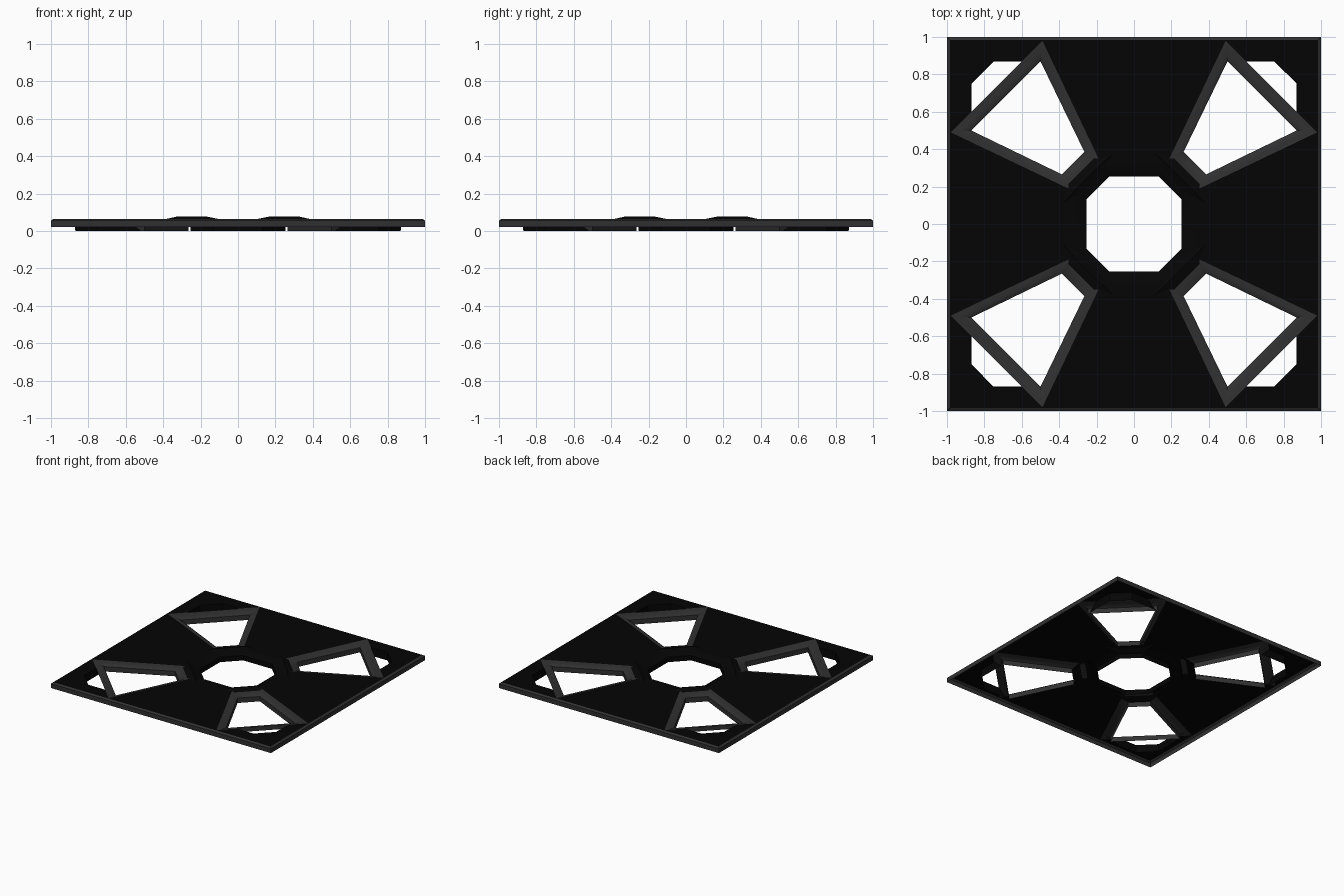
import bpy, bmesh, math
from mathutils import Vector

if "Cube" in bpy.data.objects:
    bpy.data.objects.remove(bpy.data.objects["Cube"])

TOP, LOW = 0.065, 0.02


def material(name, v):
    m = bpy.data.materials.new(name)
    m.diffuse_color = (v, v, v, 1)
    m.use_nodes = True
    m.node_tree.nodes["Principled BSDF"].inputs["Base Color"].default_value = m.diffuse_color
    return m


dark = material("black_plastic", 0.0015)
grey = material("worn_edge", 0.03)


def finish(bm, name, mat=dark, smooth=False):
    # Open sheets: make the outside face up
    bmesh.ops.recalc_face_normals(bm, faces=bm.faces[:])
    bm.normal_update()
    if sum(f.normal.z * f.calc_area() for f in bm.faces) < 0:
        bmesh.ops.reverse_faces(bm, faces=bm.faces[:])
    me = bpy.data.meshes.new(name)
    bm.to_mesh(me)
    bm.free()
    ob = bpy.data.objects.new(name, me)
    bpy.context.collection.objects.link(ob)
    me.materials.append(mat)
    if smooth:
        bpy.ops.object.select_all(action='DESELECT')
        ob.select_set(True)
        bpy.context.view_layer.objects.active = ob
        bpy.ops.object.shade_smooth_by_angle(angle=math.radians(40))
    return ob


def octagon(a, b):
    return [(a, -b), (a, b), (b, a), (-b, a), (-a, b), (-a, -b), (-b, -a), (b, -a)]


def signed(pts, sx, sy):
    return [(p[0] * sx, p[1] * sy) + tuple(p[2:]) for p in pts]


QUADS = [(1, 1), (-1, 1), (-1, -1), (1, -1)]

# Sheet cross-sections: fraction from first to second outline, height
RIM = [(0, TOP), (0.5, 0.059), (1, 0.04), (1, 0)]
SKIRT = [(0, TOP), (1, 0.056), (1, LOW)]
LIP = [(0, TOP), (1, 0)]


def sweep(name, first, second, section, mat=dark, closed=True):
    bm = bmesh.new()
    rings = []
    for o, i in zip(first, second):
        o, i = Vector(o), Vector(i)
        rings.append([bm.verts.new((*o.lerp(i, t), z)) for t, z in section])
    n = len(rings)
    for k in range(n if closed else n - 1):
        a, b = rings[k], rings[(k + 1) % n]
        for j in range(len(section) - 1):
            bm.faces.new((a[j], b[j], b[j + 1], a[j + 1]))
    return finish(bm, name, mat, True)


# Square plate sheet with the centre opening and four corner openings
opening = [(.18, .33), (.33, .18), (.98, .49), (.872, .598),
           (.872, .751), (.751, .872), (.598, .872), (.49, .98)]
edge = [signed([(.985, .985)], *q)[0] for q in QUADS]
border = [signed([(1, 1)], *q)[0] for q in QUADS]
bm = bmesh.new()
for loop in [edge, octagon(.32, .16)] + [signed(opening, *q) for q in QUADS]:
    vs = [bm.verts.new((x, y, TOP)) for x, y in loop]
    for k in range(len(vs)):
        bm.edges.new((vs[k - 1], vs[k]))
bmesh.ops.triangle_fill(bm, use_beauty=True, use_dissolve=False,
                        edges=bm.edges[:], normal=(0, 0, 1))
finish(bm, "plate")
sweep("plate_edge", edge, border, SKIRT, grey)

# Sloped rims of the centre and corner openings, turned down at the inside
sweep("centre_rim", octagon(.32, .16), octagon(.255, .13), RIM)
frame_out = [(.18, .33), (.33, .18), (.98, .49), (.49, .98)]
frame_in = [(.265, .385), (.385, .265), (.87, .50), (.50, .87)]
lip_top = [(.872, .598), (.872, .751), (.751, .872), (.598, .872)]
lip_low = [(.87, .52), (.87, .75), (.75, .87), (.52, .87)]
for k, q in enumerate(QUADS):
    sweep(f"corner_frame_{k + 1}", signed(frame_out, *q), signed(frame_in, *q), RIM, grey)
    sweep(f"corner_lip_{k + 1}", signed(lip_top, *q), signed(lip_low, *q), LIP, closed=False)

# Raised bridges between the centre and corner openings, open underneath
half = [(.17, .325, .077), (.11, .38, TOP), (.13, .255, .04), (.265, .385, .04)]
bridge = half + [(y, x, z) for x, y, z in half]
for k, q in enumerate(QUADS):
    bm = bmesh.new()
    for p in signed(bridge, *q):
        bm.verts.new(p)
    bmesh.ops.convex_hull(bm, input=bm.verts[:])
    bmesh.ops.recalc_face_normals(bm, faces=bm.faces[:])
    bm.normal_update()
    under = [f for f in bm.faces if f.normal.z < -0.1]
    bmesh.ops.delete(bm, geom=under, context='FACES')
    finish(bm, f"bridge_{k + 1}")
